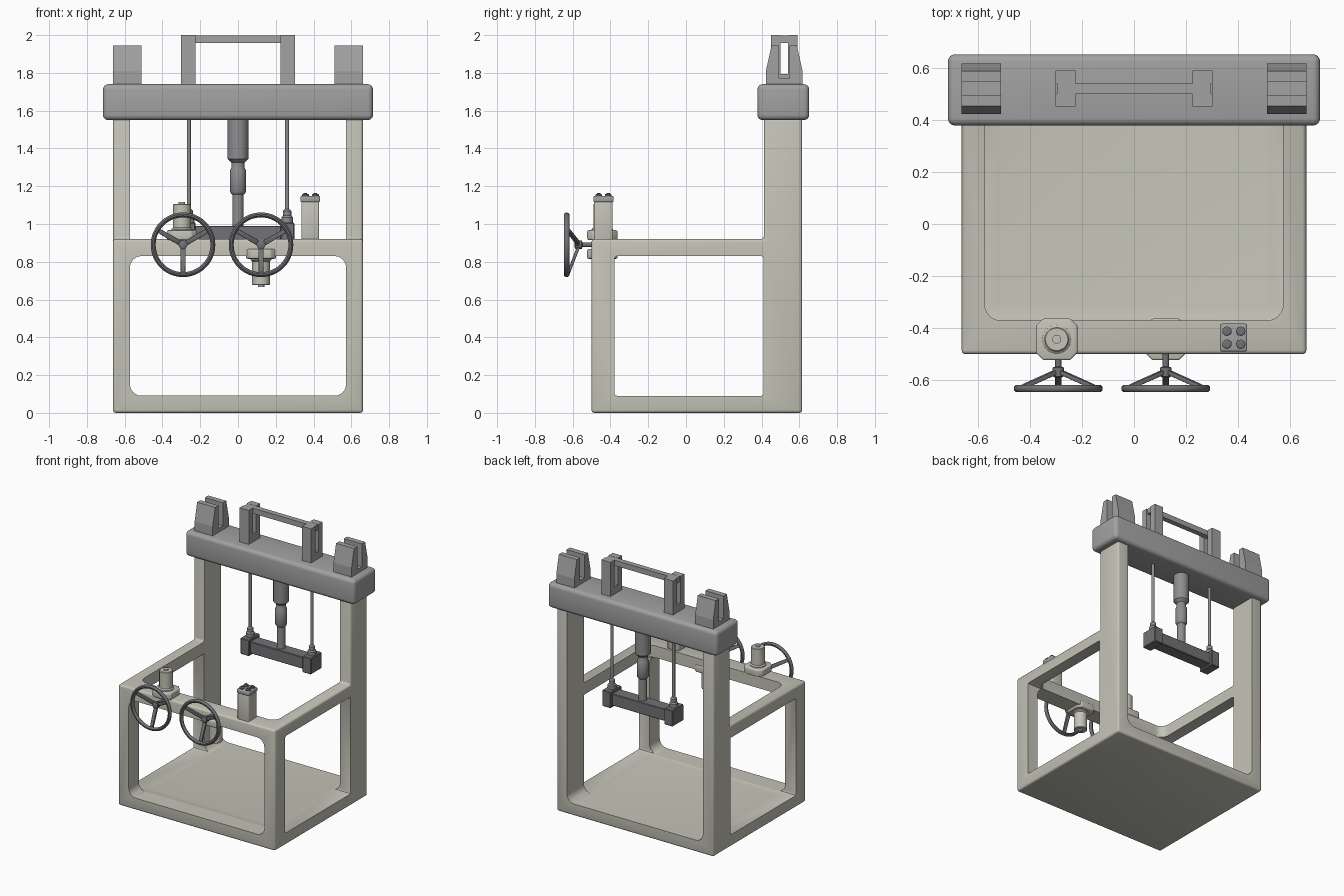
import bpy, bmesh, math
from mathutils import Vector

if "Cube" in bpy.data.objects:
    bpy.data.objects.remove(bpy.data.objects["Cube"])


def material(name, col):
    m = bpy.data.materials.new(name)
    m.diffuse_color = (*col, 1)
    m.use_nodes = True
    m.node_tree.nodes["Principled BSDF"].inputs["Base Color"].default_value = m.diffuse_color
    return m


CREAM = material("cream_paint", (0.56, 0.55, 0.48))
GREY = material("mid_grey", (0.36, 0.36, 0.36))
STEEL = material("steel", (0.27, 0.27, 0.28))
DARK = material("dark_steel", (0.17, 0.17, 0.18))


def finish(name, bm, mat, bevel=0.0, segs=3, smooth=True):
    bmesh.ops.recalc_face_normals(bm, faces=bm.faces)
    me = bpy.data.meshes.new(name)
    bm.to_mesh(me)
    bm.free()
    ob = bpy.data.objects.new(name, me)
    bpy.context.collection.objects.link(ob)
    me.materials.append(mat)
    bpy.ops.object.select_all(action='DESELECT')
    ob.select_set(True)
    bpy.context.view_layer.objects.active = ob
    if bevel:
        b = ob.modifiers.new("bevel", 'BEVEL')
        b.width, b.segments, b.limit_method = bevel, segs, 'ANGLE'
        bpy.ops.object.modifier_apply(modifier="bevel")
    if smooth:
        bpy.ops.object.shade_smooth_by_angle(angle=math.radians(35))
    return ob


def extrude(name, pts, axis, lo, hi, mat, **kw):
    """Extrude a 2D outline along x ('x': pts are y,z) or z ('z': pts are x,y)."""
    bm = bmesh.new()
    place = (lambda a, b, t: (t, a, b)) if axis == 'x' else (lambda a, b, t: (a, b, t))
    f = bm.faces.new([bm.verts.new(place(a, b, lo)) for a, b in pts])
    new = bmesh.ops.extrude_face_region(bm, geom=[f])['geom']
    bmesh.ops.translate(bm, vec=place(0, 0, hi - lo),
                        verts=[v for v in new if isinstance(v, bmesh.types.BMVert)])
    return finish(name, bm, mat, **kw)


def box(name, x, y, z, mat, **kw):
    return extrude(name, [(x[0], y[0]), (x[1], y[0]), (x[1], y[1]), (x[0], y[1])],
                   'z', z[0], z[1], mat, **kw)


def lathe(name, base, profile, mat, axis=(0, 0, 1), n=32):
    """Closed turned part: profile is (radius, height) pairs along the axis."""
    bm = bmesh.new()
    q = Vector((0, 0, 1)).rotation_difference(Vector(axis))
    rings = [[bm.verts.new(q @ Vector((r * math.cos(2 * math.pi * i / n),
                                       r * math.sin(2 * math.pi * i / n), h)) + Vector(base))
              for i in range(n)] for r, h in profile]
    for a, b in zip(rings, rings[1:]):
        for i in range(n):
            bm.faces.new((a[i], a[(i + 1) % n], b[(i + 1) % n], b[i]))
    bm.faces.new(rings[0])
    bm.faces.new(rings[-1])
    return finish(name, bm, mat)


# Frame: L-shaped solid with the openings cut away
frame = extrude("frame", [(-.5, 0), (.615, 0), (.615, 1.56), (.412, 1.56), (.412, .92), (-.5, .92)],
                'x', -.662, .662, CREAM, bevel=.015)
cutters = [
    box("inner_cutter", (-.573, .573), (-.37, 2), (.09, 3), CREAM, bevel=.06, segs=6),
    box("front_cutter", (-.572, .572), (-2, -.2), (.091, .83), CREAM, bevel=.06, segs=6),
    box("side_cutter", (-2, 2), (-.378, .411), (.0905, .83), CREAM, bevel=.012, segs=2),
]
for c in cutters:
    c.hide_render = True
    m = frame.modifiers.new("cut", 'BOOLEAN')
    m.operation, m.solver, m.object = 'DIFFERENCE', 'EXACT', c
    bpy.context.view_layer.objects.active = frame
    bpy.ops.object.modifier_apply(modifier=m.name)
for c in cutters:
    bpy.data.objects.remove(c)
bpy.ops.object.select_all(action='DESELECT')
frame.select_set(True)
bpy.context.view_layer.objects.active = frame
bpy.ops.object.shade_smooth_by_angle(angle=math.radians(35))

# Top beam
CY = .52
box("top_beam", (-.715, .715), (.378, .652), (1.55, 1.74), GREY, bevel=.028, segs=4)

# Slotted clamps and handle on the beam
for s, side in ((-1, "left"), (1, "right")):
    half = [(.097, 1.735), (.097, 1.81), (.067, 1.945), (.027, 1.945), (.027, 1.77)]
    pts = [(CY + a, z) for a, z in half] + [(CY - a, z) for a, z in reversed(half)]
    xs = sorted((s * .51, s * .662))
    extrude(side + "_clamp", pts, 'x', *xs, GREY, smooth=False)
    half = [(.069, 1.735), (.069, 2), (.02, 2), (.02, 1.795)]
    pts = [(CY + a, z) for a, z in half] + [(CY - a, z) for a, z in reversed(half)]
    xs = sorted((s * .225, s * .302))
    extrude(side + "_handle_post", pts, 'x', *xs, GREY, smooth=False)
box("handle_bar", (-.296, .296), (CY - .02, CY + .02), (1.958, 1.999), GREY, smooth=False)

# Press ram, guide rods and crosshead
lathe("press_ram", (0, CY, 0),
      [(.03, .95), (.03, 1.155), (.036, 1.16), (.042, 1.17), (.042, 1.285), (.034, 1.3),
       (.034, 1.325), (.055, 1.345), (.055, 1.56)], STEEL)
box("crosshead", (-.24, .24), (CY - .047, CY + .047), (.90, .99), DARK, bevel=.004, segs=1)
for s, side in ((-1, "left"), (1, "right")):
    xs = sorted((s * .225, s * .298))
    box(side + "_crosshead_end", xs, (CY - .067, CY + .067), (.885, 1.008), DARK, bevel=.005, segs=1)
    lathe(side + "_guide_rod", (s * .26, CY, 0),
          [(.03, 1.0), (.03, 1.035), (.022, 1.045), (.022, 1.07), (.011, 1.08), (.011, 1.56)],
          STEEL, n=20)

# Button pedestal
box("pedestal", (.335, .43), (-.487, -.388), (.91, 1.118), CREAM, bevel=.008)
box("button_plate", (.33, .435), (-.49, -.383), (1.115, 1.148), GREY, bevel=.008)
for i in range(4):
    bx, by = .357 + .053 * (i % 2), -.462 + .05 * (i // 2)
    lathe("button_%d" % (i + 1), (bx, by, 1.14),
          [(.018, 0), (.018, .016), (.012, .02), (.009, .02), (.009, .024)], DARK, n=16)


def hand_wheel(side, cx):
    """Rim, three dished spokes, hub and shaft."""
    cz, rim_y, R = .89, -.632, .158
    bm = bmesh.new()
    N, M = 48, 10
    g = [[bm.verts.new((cx + (R + .013 * math.cos(v)) * math.cos(u), rim_y + .015 * math.sin(v),
                        cz + (R + .013 * math.cos(v)) * math.sin(u)))
          for v in [2 * math.pi * j / M for j in range(M)]]
         for u in [2 * math.pi * i / N for i in range(N)]]
    for i in range(N):
        for j in range(M):
            a, b, k = g[i], g[(i + 1) % N], (j + 1) % M
            bm.faces.new((a[j], b[j], b[k], a[k]))
    finish(side + "_wheel_rim", bm, DARK)
    for k in range(3):
        t = math.radians(30 + 120 * k)
        d, w = Vector((math.cos(t), 0, math.sin(t))), Vector((-math.sin(t), 0, math.cos(t)))
        bm = bmesh.new()
        rings = []
        for r, y, hw in ((.008, -.568, .014), (R, rim_y + .006, .012)):
            c = Vector((cx, y, cz)) + d * r
            rings.append([bm.verts.new(c + w * a * hw + Vector((0, b * .009, 0)))
                          for a, b in ((-1, -1), (1, -1), (1, 1), (-1, 1))])
        a, b = rings
        for i in range(4):
            bm.faces.new((a[i], a[(i + 1) % 4], b[(i + 1) % 4], b[i]))
        bm.faces.new(a)
        bm.faces.new(b)
        finish(side + "_wheel_spoke_%d" % (k + 1), bm, DARK, bevel=.003, segs=2)
    lathe(side + "_wheel_shaft", (cx, 0, cz),
          [(.012, .48), (.012, .548), (.023, .552), (.023, .585), (.012, .59)],
          DARK, axis=(0, -1, 0), n=20)


# Gear units: upper one on the left, lower hanging one on the right
for side, cx, up, z0 in (("left", -.297, 1, .915), ("right", .122, -1, .868)):
    a, b = .08, .052
    octagon = [(a, b), (b, a), (-b, a), (-a, b), (-a, -b), (-b, -a), (b, -a), (a, -b)]
    zs = sorted((z0, z0 + up * .052))
    extrude(side + "_gear_plate", [(cx + p, -.443 + q) for p, q in octagon],
            'z', *zs, CREAM, bevel=.008)
    lathe(side + "_motor", (cx, -.443, z0),
          [(.056, .045), (.056, .058), (.047, .066), (.047, .188), (.043, .192),
           (.017, .192), (.017, .202)], CREAM, axis=(0, 0, up))
    hand_wheel(side, cx + (.006 if up > 0 else 0))
